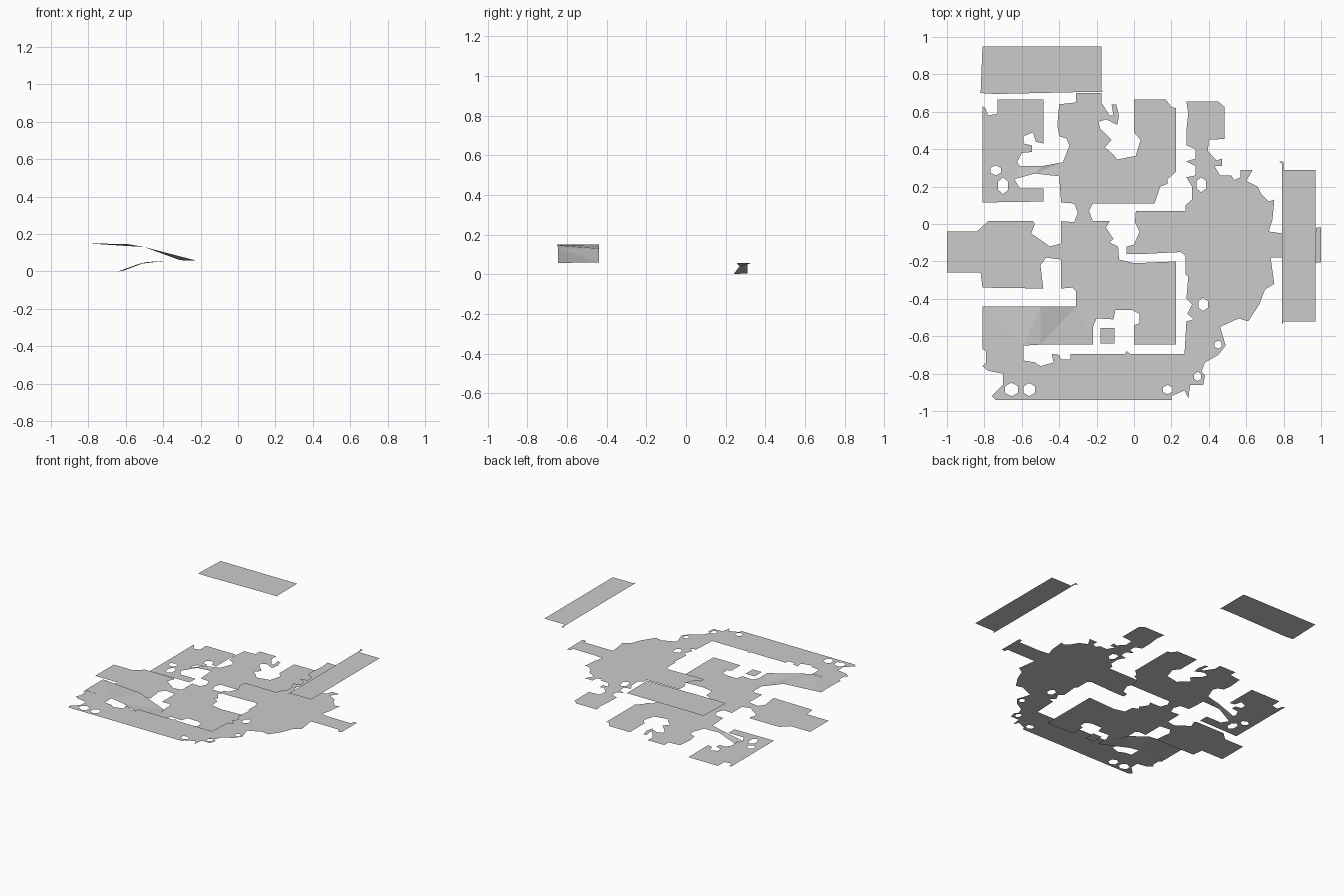
import bpy, bmesh, math

LOW, HIGH, TOP = 0.057, 0.148, 0.505


def link(name, bm):
    me = bpy.data.meshes.new(name)
    bm.to_mesh(me)
    bm.free()
    ob = bpy.data.objects.new(name, me)
    bpy.context.collection.objects.link(ob)
    return ob


def hole(x, y, rx, ry):
    """Six-sided opening."""
    return [(x + rx * math.cos(math.tau * (i + .5) / 6),
             y + ry * math.sin(math.tau * (i + .5) / 6)) for i in range(6)]


def sheet(name, z, outline, holes=()):
    """Flat floor filled from an outline, with optional openings."""
    bm = bmesh.new()
    edges = []
    for loop in [outline, *holes]:
        vs = [bm.verts.new((x, y, z)) for x, y in loop]
        edges += [bm.edges.new((a, b)) for a, b in zip(vs, vs[1:] + vs[:1])]
    bmesh.ops.triangle_fill(bm, use_beauty=True, edges=edges, normal=(0, 0, 1))
    for f in bm.faces:
        if f.normal.z < 0:
            f.normal_flip()
    return link(name, bm)


def strip(name, pts):
    """Triangle strip for sloped floors."""
    bm = bmesh.new()
    vs = [bm.verts.new(p) for p in pts]
    for i in range(len(vs) - 2):
        f = bm.faces.new(vs[i:i + 3])
        f.normal_update()
        if f.normal.z < 0:
            f.normal_flip()
    return link(name, bm)


# Two high walkways
sheet("north_walkway", TOP, [(-.81, .95), (-.175, .95), (-.175, .71), (-.16, .705),
                             (-.30, .705), (-.74, .695), (-.82, .70)])
sheet("east_walkway", TOP, [(.80, .29), (.97, .29), (.97, -.52), (.80, -.52), (.79, -.54),
                            (.79, .32), (.775, .335), (.80, .335)])

# Lower level: north hall
sheet("north_hall", LOW, [
    (-.31, .70), (-.175, .70), (-.175, .65), (-.13, .58), (-.11, .58), (-.12, .64),
    (-.095, .64), (-.08, .58), (-.09, .53), (-.15, .56), (-.19, .545), (-.18, .51),
    (-.12, .45), (-.155, .41), (-.11, .37), (-.09, .345), (.01, .365), (.035, .45),
    (0, .49), (0, .665), (.17, .665), (.20, .625), (.225, .62), (.225, .28), (.18, .24),
    (.18, .215), (.14, .20), (.11, .11), (-.22, .11), (-.32, .11), (-.39, .115),
    (-.40, .255), (-.38, .33), (-.345, .42), (-.36, .455), (-.40, .47), (-.41, .53),
    (-.40, .64), (-.31, .65)])

# Lower level: central hall with its south room
sheet("central_hall", LOW, [
    (-.32, .11), (-.22, .11), (-.24, .07), (-.22, .015), (-.13, .015), (-.15, -.02),
    (-.11, -.08), (-.13, -.10), (-.085, -.12), (-.08, -.19), (0, -.21), (.225, -.20),
    (.225, -.645), (0, -.645), (0, -.54), (.03, -.53), (.03, -.48), (-.01, -.46),
    (-.10, -.46), (-.11, -.51), (-.20, -.505), (-.22, -.55), (-.22, -.645), (-.31, -.44),
    (-.31, -.36), (-.33, -.34), (-.39, -.345), (-.39, -.19), (-.39, -.105), (-.39, .015),
    (-.32, .01), (-.30, .06)])

# Lower level: west room and its doorway
sheet("west_room", LOW, [
    (-.39, -.105), (-.45, -.12), (-.55, -.05), (-.53, .0), (-.54, .015), (-.78, .015),
    (-.84, -.04), (-1, -.04), (-1, -.26), (-.82, -.26), (-.81, -.34), (-.485, -.345),
    (-.50, -.22), (-.47, -.18), (-.39, -.19)])

# Small free-standing landing
sheet("small_landing", LOW, [(-.18, -.64), (-.105, -.64), (-.105, -.555), (-.18, -.555)])

# Sunken room
sheet("sunken_room", 0, [
    (-.81, .63), (-.795, .62), (-.78, .58), (-.73, .59), (-.73, .665), (-.485, .665),
    (-.485, .43), (-.525, .44), (-.54, .49), (-.59, .47), (-.59, .43), (-.545, .42),
    (-.545, .385), (-.60, .38), (-.625, .33), (-.61, .31), (-.64, .24), (-.61, .19),
    (-.485, .19), (-.485, .12), (-.81, .115), (-.81, .235), (-.75, .25), (-.74, .25),
    (-.765, .27), (-.76, .31), (-.72, .31), (-.71, .275), (-.735, .25), (-.81, .24)][:22]
    + [(-.81, .24)],
    [hole(-.74, .287, .032, .027), hole(-.70, .205, .03, .045)])

# Curved ramp down to the sunken room
strip("sunken_ramp", [(-.61, .31, 0.005), (-.64, .24, 0), (-.49, .31, .05), (-.53, .27, .04),
                      (-.38, .33, LOW), (-.40, .255, LOW)])

# Long ramp joining the two levels
strip("long_ramp", [(-.81, -.65, .15), (-.81, -.44, .15), (-.59, -.65, .146), (-.5, -.44, .13),
                    (-.5, -.645, .13), (-.31, -.44, .06), (-.22, -.645, LOW)])

# Upper level: north-east room
sheet("north_east_room", HIGH, [
    (.28, .655), (.45, .655), (.485, .625), (.485, .455), (.40, .45), (.395, .39),
    (.44, .34), (.47, .35), (.47, .31), (.43, .31), (.46, .26), (.33, .26), (.33, .31),
    (.28, .335), (.33, .35), (.33, .40), (.28, .42), (.28, .50), (.29, .59)])

# Upper level: east hall
sheet("east_hall", HIGH, [
    (.28, .25), (.33, .26), (.46, .26), (.52, .26), (.535, .235), (.57, .25), (.57, .29),
    (.635, .29), (.60, .23), (.66, .20), (.68, .16), (.72, .12), (.75, .13), (.74, .02),
    (.72, -.04), (.79, -.05), (.79, -.18), (.73, -.18), (.75, -.32), (.70, -.35),
    (.67, -.43), (.61, -.52), (.56, -.505), (.46, -.55), (.49, -.65), (.45, -.70),
    (.38, -.74), (.27, -.695), (.28, -.52), (.32, -.51), (.285, -.48), (.31, -.43),
    (.28, -.40), (.29, -.28), (.275, -.27), (.275, -.17), (.275, .07), (.275, .10),
    (.31, .13), (.31, .20)],
    [hole(.37, -.43, .03, .035), hole(.36, .21, .03, .04), hole(.45, -.645, .022, .022)])

# Passage beneath the east walkway
sheet("east_passage", HIGH, [(.79, -.05), (.97, -.05), (.975, -.02), (1, -.02), (1, -.205),
                             (.97, -.205), (.97, -.18), (.79, -.18)])

# Balcony above the central hall
sheet("balcony", HIGH, [(.275, .07), (.275, -.17), (.25, -.15), (.05, -.16), (-.04, -.16),
                        (-.04, -.12), (0, -.11), (.03, -.04), (.005, .01), (.01, .07)])

# Upper level: south corridor
sheet("south_corridor", HIGH, [
    (.27, -.695), (.38, -.74), (.36, -.79), (.38, -.81), (.37, -.86), (.30, -.86),
    (.29, -.93), (.27, -.89), (.20, -.92), (.20, -.94), (-.74, -.94), (-.76, -.92),
    (-.70, -.86), (-.70, -.80), (-.78, -.785), (-.81, -.76), (-.79, -.74), (-.79, -.68),
    (-.81, -.67), (-.81, -.65), (-.59, -.65), (-.59, -.73), (-.53, -.74), (-.50, -.76),
    (-.43, -.74), (-.44, -.695), (-.40, -.70), (-.39, -.725), (-.34, -.725), (-.34, -.695),
    (-.05, -.695), (-.04, -.68), (-.02, -.695)],
    [hole(.34, -.815, .022, .025), hole(.18, -.885, .03, .025),
     hole(-.655, -.885, .04, .036), hole(-.56, -.885, .035, .035)])
